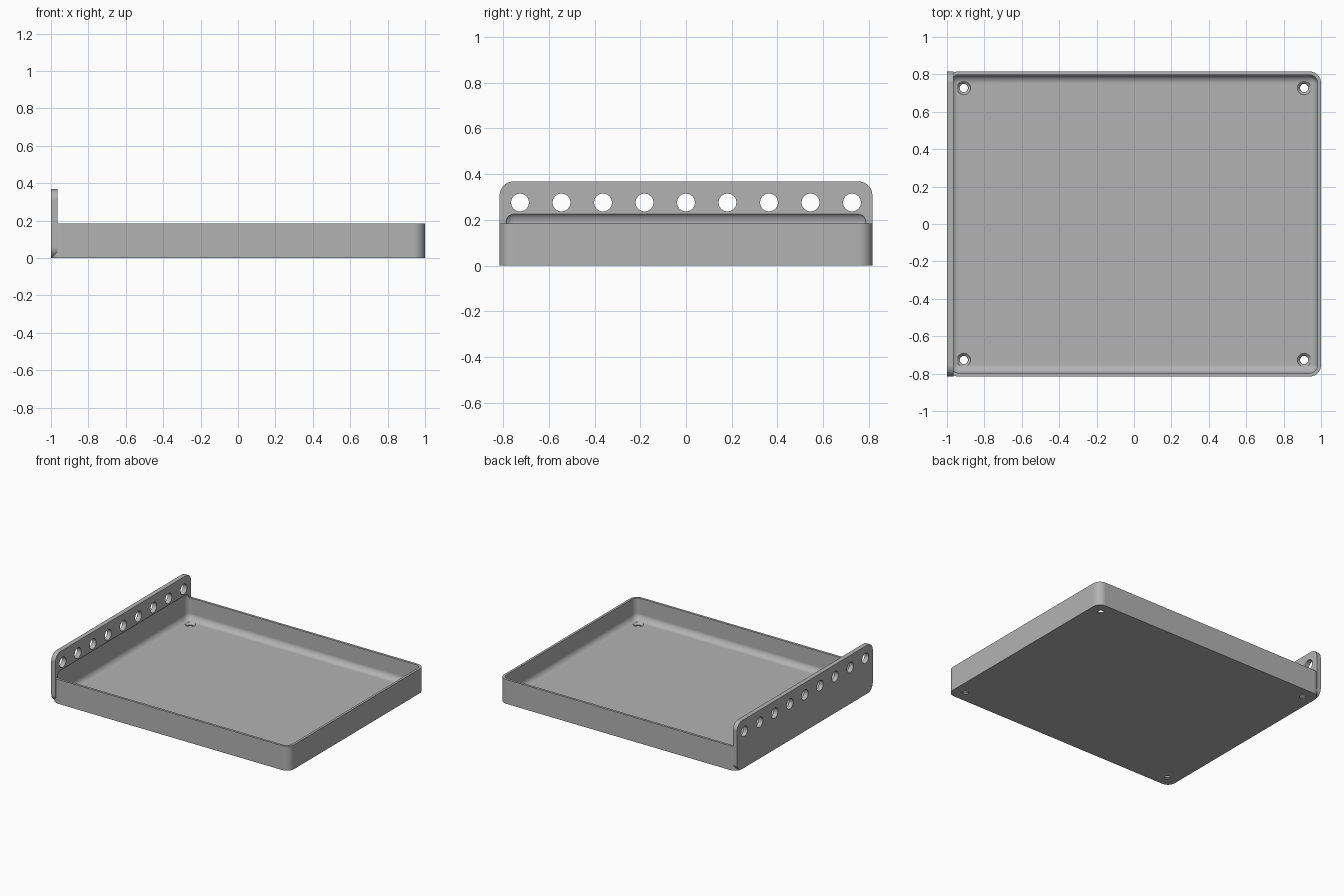
import bpy
import bmesh
import math
from mathutils import Matrix

default = bpy.data.objects.get("Cube")
if default:
    bpy.data.objects.remove(default, do_unlink=True)

HALF_X, HALF_Y = 1.0, 0.815
TRAY_H, PLATE_H = 0.185, 0.368
WALL, FLOOR, PLATE_T = 0.018, 0.023, 0.035
OUTER_R, INNER_R = 0.06, 0.045

grey = bpy.data.materials.new("Plain Grey")
grey.use_nodes = True
colour = (0.45, 0.45, 0.45, 1)
grey.diffuse_color = colour
grey.node_tree.nodes["Principled BSDF"].inputs["Base Color"].default_value = colour


def finish(name, bm):
    bmesh.ops.recalc_face_normals(bm, faces=bm.faces)
    mesh = bpy.data.meshes.new(name)
    bm.to_mesh(mesh)
    bm.free()
    mesh.materials.append(grey)
    obj = bpy.data.objects.new(name, mesh)
    bpy.context.collection.objects.link(obj)
    return obj


def rounded_box(name, low, high, radius, axis=None):
    """Box between two corners; rounds edges along one axis, or every edge."""
    bm = bmesh.new()
    bmesh.ops.create_cube(bm, size=1)
    for v in bm.verts:
        v.co = [(l + h) / 2 + c * (h - l) for l, h, c in zip(low, high, v.co)]
    edges = [e for e in bm.edges if axis is None or
             abs((e.verts[0].co - e.verts[1].co).normalized()[axis]) > 0.9]
    bmesh.ops.bevel(bm, geom=edges, offset=radius, segments=10,
                    profile=0.5, affect='EDGES')
    return finish(name, bm)


def add_cone(bm, centre, r_low, r_high, depth, turn=None):
    matrix = Matrix.Translation(centre) @ (turn or Matrix.Identity(4))
    bmesh.ops.create_cone(bm, cap_ends=True, segments=40, radius1=r_low,
                          radius2=r_high, depth=depth, matrix=matrix)


def combine(target, tool, operation):
    mod = target.modifiers.new(operation.title(), 'BOOLEAN')
    mod.operation = operation
    mod.solver = 'EXACT'
    mod.object = tool
    bpy.context.view_layer.objects.active = target
    bpy.ops.object.modifier_apply(modifier=mod.name)
    bpy.data.objects.remove(tool, do_unlink=True)


# Tray block with the upright flange on its right-hand end
tray = rounded_box("tray_with_flange", (-HALF_X, -HALF_Y, 0),
                   (HALF_X, HALF_Y, TRAY_H), OUTER_R, axis=2)
flange = rounded_box("flange", (-HALF_X, -HALF_Y, 0),
                     (-HALF_X + PLATE_T, HALF_Y, PLATE_H), OUTER_R, axis=0)
combine(tray, flange, 'UNION')

# Hollow with filleted edges, reaching slightly into the flange
hollow = rounded_box("hollow_cutter", (-HALF_X + WALL, -HALF_Y + WALL, FLOOR),
                     (HALF_X - WALL, HALF_Y - WALL, 0.235), INNER_R)
combine(tray, hollow, 'DIFFERENCE')

# Row of round holes through the flange
bm = bmesh.new()
sideways = Matrix.Rotation(math.pi / 2, 4, 'Y')
for i in range(-4, 5):
    add_cone(bm, (-HALF_X, i * 0.1815, 0.276), 0.039, 0.039, 0.2, sideways)
combine(tray, finish("flange_hole_cutter", bm), 'DIFFERENCE')

# Corner screw holes, then their countersinks
screws = [(sx * 0.91, sy * 0.727) for sx in (-1, 1) for sy in (-1, 1)]
bm = bmesh.new()
for x, y in screws:
    add_cone(bm, (x, y, 0), 0.022, 0.022, 0.1)
combine(tray, finish("screw_hole_cutter", bm), 'DIFFERENCE')
bm = bmesh.new()
for x, y in screws:
    add_cone(bm, (x, y, FLOOR), 0.022, 0.05, 0.028)
combine(tray, finish("countersink_cutter", bm), 'DIFFERENCE')

# Smooth fillets, crisp edges, clean flats
bpy.ops.object.select_all(action='DESELECT')
tray.select_set(True)
bpy.context.view_layer.objects.active = tray
bpy.ops.object.shade_smooth_by_angle(angle=math.radians(30))
weighted = tray.modifiers.new("Weighted Normals", 'WEIGHTED_NORMAL')
weighted.keep_sharp = True
